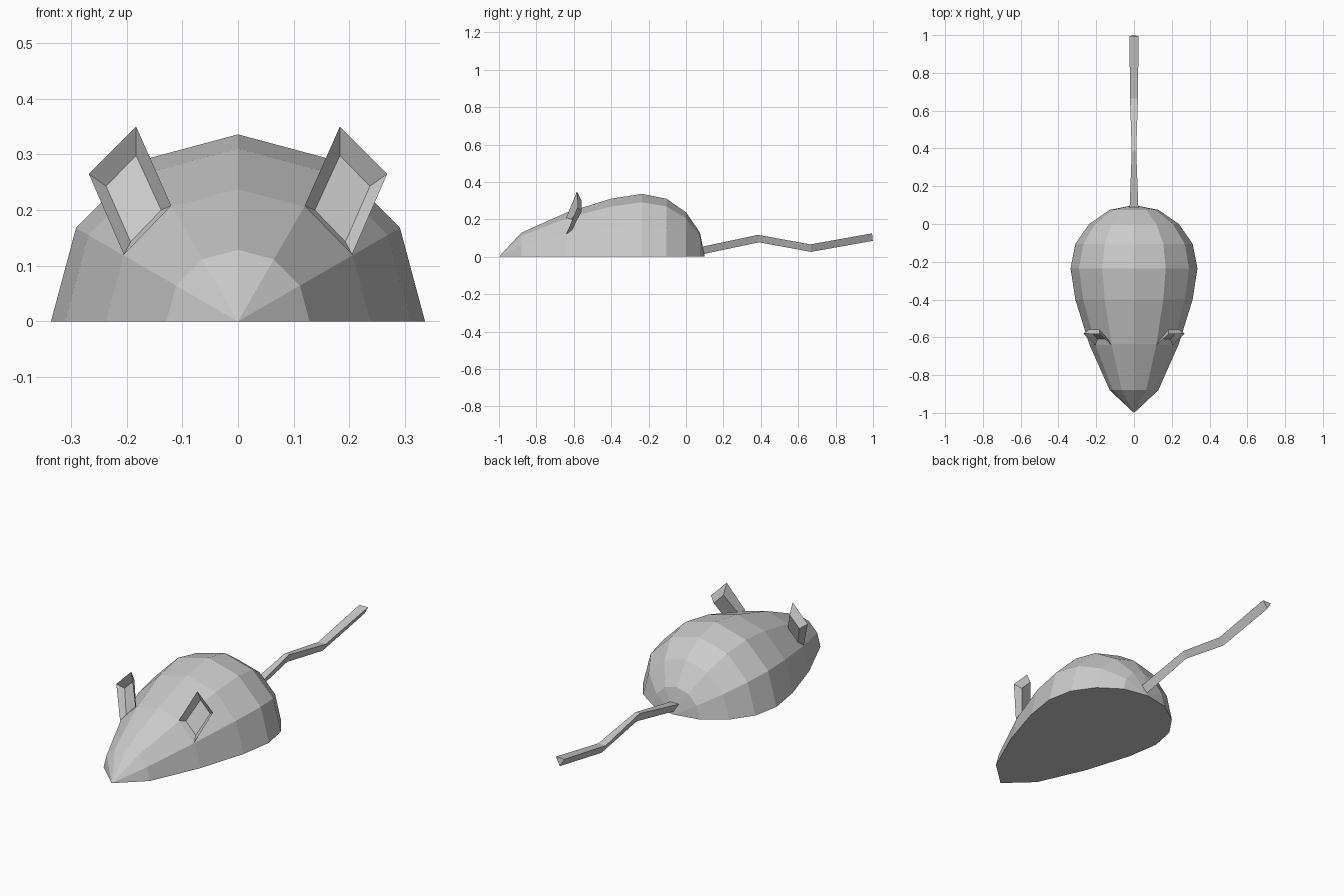
import bpy, bmesh, math

if "Cube" in bpy.data.objects:
    bpy.data.objects.remove(bpy.data.objects["Cube"], do_unlink=True)

# Single matte grey for the whole model
grey = bpy.data.materials.new("light grey")
grey.use_nodes = True
GREY = (0.6, 0.6, 0.6, 1.0)
grey.diffuse_color = GREY
grey.node_tree.nodes["Principled BSDF"].inputs["Base Color"].default_value = GREY


def finish(name, bm, recalc=True):
    if recalc:
        bmesh.ops.recalc_face_normals(bm, faces=bm.faces)
    mesh = bpy.data.meshes.new(name)
    bm.to_mesh(mesh)
    bm.free()
    mesh.materials.append(grey)
    obj = bpy.data.objects.new(name, mesh)
    bpy.context.collection.objects.link(obj)
    return obj


def bridge(bm, a, b, closed):
    n = len(a)
    for i in range(n if closed else n - 1):
        j = (i + 1) % n
        bm.faces.new((a[i], a[j], b[j], b[i]))


# Body: half of a faceted egg, lofted from nose to rump
SIDES, RADIUS = 6, 0.336
RING_Y = (-0.88, -0.635, -0.40, -0.235, -0.105, 0.0, 0.075)
bm = bmesh.new()
nose = bm.verts.new((0, -1.0, 0))
rump = bm.verts.new((0, 0.1, 0))
rings = []
for k, y in enumerate(RING_Y, 1):
    r = RADIUS * math.sin(k * math.pi / 8)
    rings.append([bm.verts.new((r * math.cos(i * math.pi / SIDES), y,
                                r * math.sin(i * math.pi / SIDES)))
                  for i in range(SIDES + 1)])
for a, b in zip(rings, rings[1:]):
    bridge(bm, a, b, False)
for tip, ring in ((nose, rings[0]), (rump, rings[-1])):
    for i in range(SIDES):
        bm.faces.new((tip, ring[i], ring[i + 1]))
# Flat underside
bm.faces.new([nose] + [r[0] for r in rings] + [rump] + [r[-1] for r in reversed(rings)])
finish("body", bm)

# Tail: triangular bar, flat side up, along a zigzag path (y, top z, half width)
TAIL = ((0.06, 0.048, 0.024), (0.385, 0.117, 0.012),
        (0.665, 0.066, 0.021), (0.995, 0.125, 0.024))
bm = bmesh.new()
sections = []
for y, z, w in TAIL:
    sections.append([bm.verts.new(p) for p in
                     ((-w, y, z), (w, y, z), (0, y + 0.004, z - 0.04))])
for a, b in zip(sections, sections[1:]):
    bridge(bm, a, b, True)
bm.faces.new(sections[0])
bm.faces.new(sections[-1])
finish("tail", bm)

# Ears: thin open cups, wide rim at the front and smaller panel at the back
RIM = ((0.183, -0.583, 0.35), (0.268, -0.58, 0.265),
       (0.205, -0.64, 0.12), (0.12, -0.64, 0.208))
PANEL = ((0.183, -0.558, 0.298), (0.237, -0.558, 0.243),
         (0.193, -0.61, 0.143), (0.138, -0.61, 0.2))
for name, s in (("left_ear", 1), ("right_ear", -1)):
    bm = bmesh.new()
    rim = [bm.verts.new((s * x, y, z)) for x, y, z in RIM]
    panel = [bm.verts.new((s * x, y, z)) for x, y, z in PANEL]
    bridge(bm, rim, panel, True)
    bm.faces.new(panel)
    finish(name, bm)
